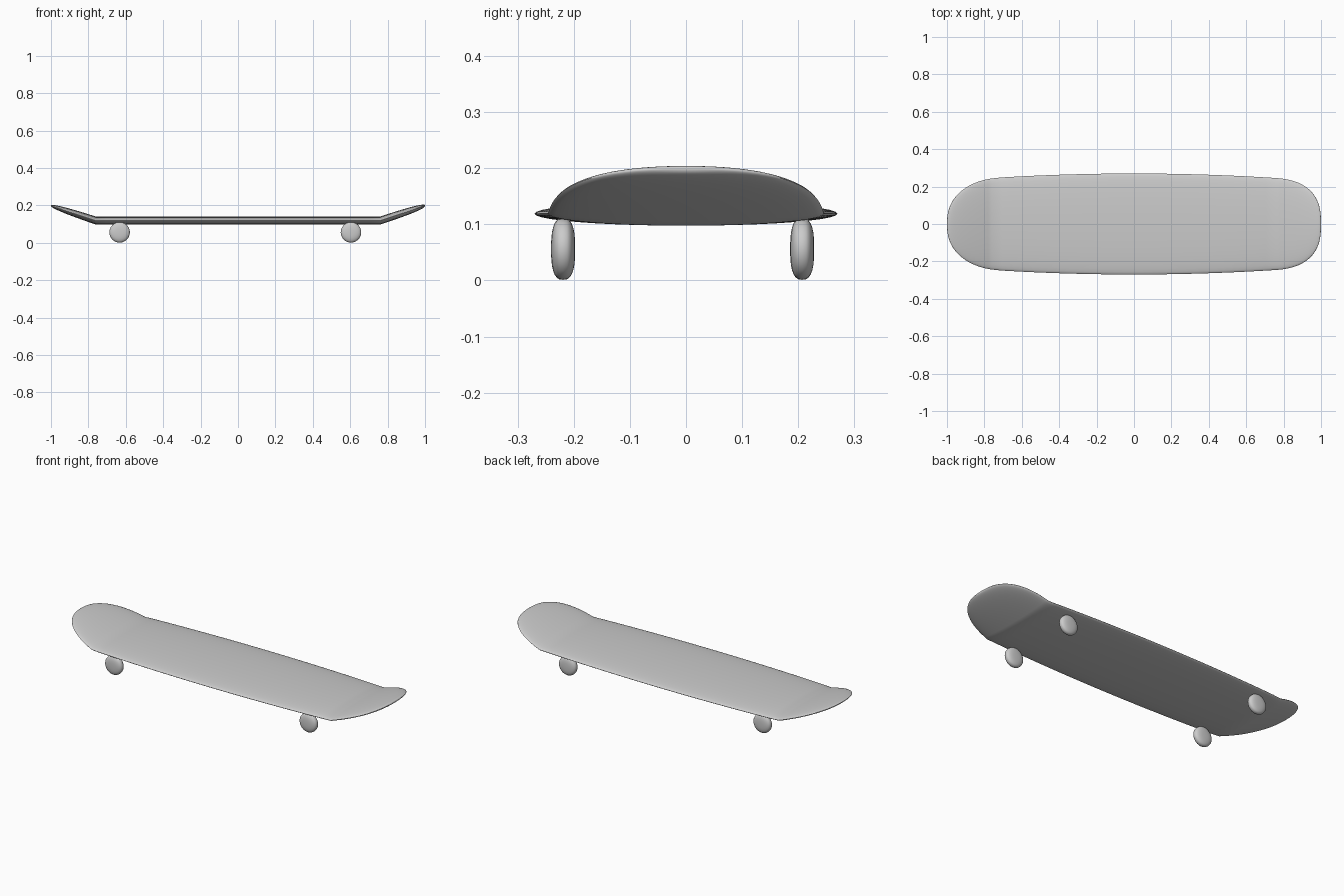
import bpy, bmesh, math

if "Cube" in bpy.data.objects:
    bpy.data.objects.remove(bpy.data.objects["Cube"])


def finish(bm, name, angle):
    bmesh.ops.remove_doubles(bm, verts=bm.verts, dist=1e-5)
    bmesh.ops.recalc_face_normals(bm, faces=bm.faces)
    mesh = bpy.data.meshes.new(name)
    bm.to_mesh(mesh)
    bm.free()
    ob = bpy.data.objects.new(name, mesh)
    bpy.context.collection.objects.link(ob)
    bpy.ops.object.select_all(action='DESELECT')
    ob.select_set(True)
    bpy.context.view_layer.objects.active = ob
    bpy.ops.object.shade_smooth_by_angle(angle=math.radians(angle))
    return ob


def loft(rings):
    # Skin a list of closed rings that have equal point counts
    bm = bmesh.new()
    loops = [[bm.verts.new(p) for p in ring] for ring in rings]
    n = len(loops[0])
    for a, b in zip(loops, loops[1:]):
        for i in range(n):
            j = (i + 1) % n
            bm.faces.new((a[i], a[j], b[j], b[i]))
    return bm


# Deck: elliptical cross-sections along a bent centre line, rounded ends
KINK = 0.76
HALF_W, HALF_T = 0.27, 0.0215


def end_taper(x):
    start, power = (0.70, 2.4) if x < 0 else (0.74, 2.7)
    u = min(max((abs(x) - start) / (1 - start), 0), 1)
    return max(1 - u ** power, 0) ** (1 / power)


def deck_ring(x, count=40):
    taper = end_taper(x)
    width = (HALF_W - 0.042 * x * x) * taper
    z = 0.119 + 0.33 * max(abs(x) - KINK, 0)
    return [(x, width * math.cos(t), z + HALF_T * taper * math.sin(t))
            for t in (2 * math.pi * i / count for i in range(count))]


tip = [KINK + (1 - KINK) * math.sin(math.pi / 2 * i / 18) for i in range(1, 19)]
middle = [-KINK + 2 * KINK * i / 28 for i in range(29)]
stations = [-x for x in reversed(tip)] + middle + tip
finish(loft([deck_ring(x) for x in stations]), "deck", 60)


# Wheels: rounded discs turned around the y axis
def wheel(name, x, y, z=0.056, radius=0.055, half=0.0215, count=24, steps=14):
    rings = []
    for k in range(steps + 1):
        a = math.pi * k / steps
        r = radius * max(math.sin(a), 0) ** 0.75
        c = math.cos(a)
        dy = half * math.copysign(abs(c) ** 0.75, c)
        rings.append([(x + r * math.cos(t), y + dy, z + r * math.sin(t))
                      for t in (2 * math.pi * i / count for i in range(count))])
    finish(loft(rings), name, 60)


for end, wx in (("rear", -0.633), ("front", 0.604)):
    for side, wy in (("right", -0.219), ("left", 0.207)):
        wheel(f"{end}_{side}_wheel", wx, wy)
